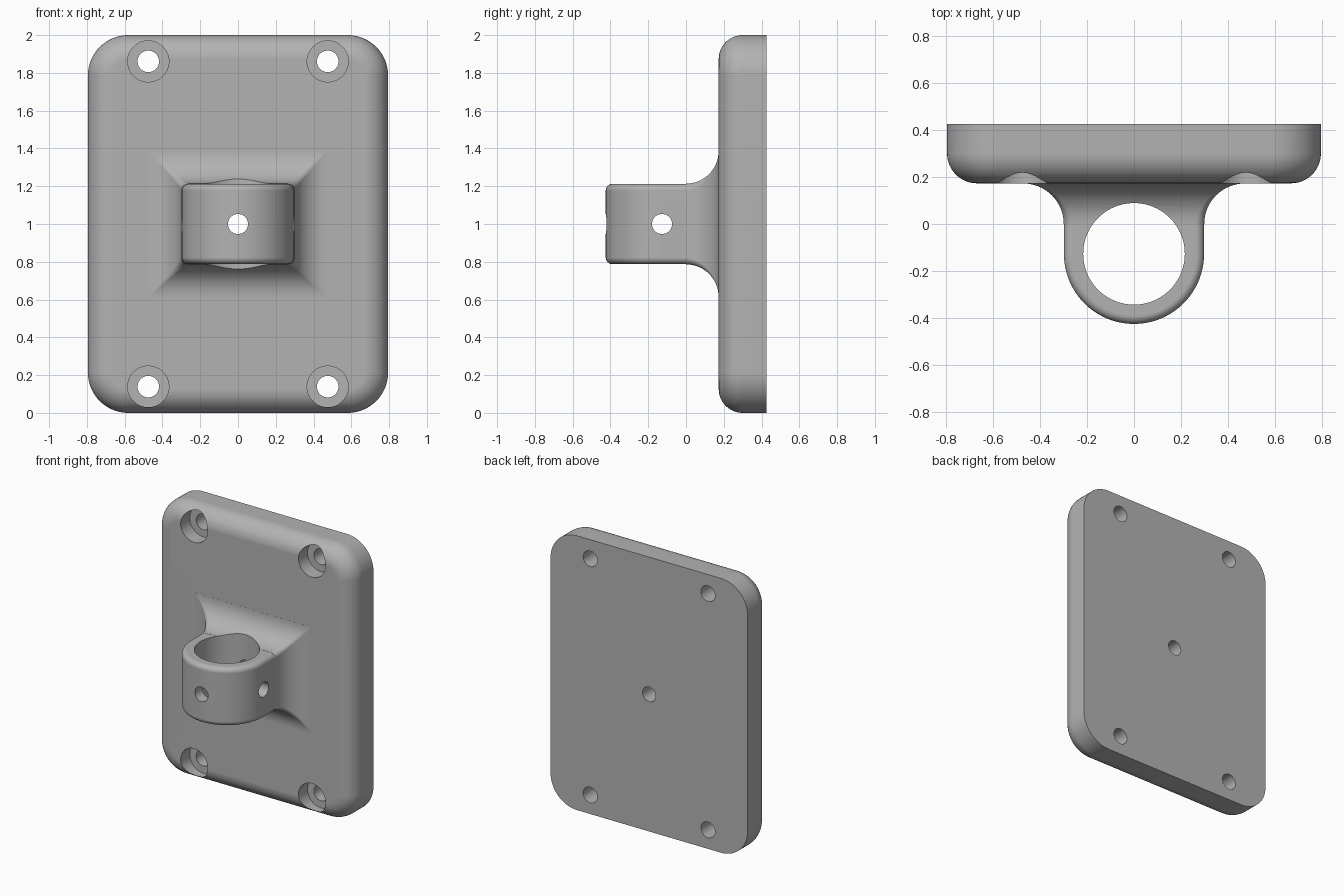
import bpy, bmesh
from math import sin, cos, pi, radians
from mathutils import Matrix, Vector

cube = bpy.data.objects.get("Cube")
if cube:
    bpy.data.objects.remove(cube, do_unlink=True)

PLATE_X, PLATE_FRONT, PLATE_BACK, EDGE = 0.795, 0.173, 0.425, 0.127
RING_Y, RING_R, RING_H, LIP = -0.127, 0.298, 0.2125, 0.035
FLARE = 0.1725

grey = bpy.data.materials.new("plain grey")
grey.use_nodes = True
colour = (0.45, 0.45, 0.45, 1)
grey.diffuse_color = colour
grey.node_tree.nodes["Principled BSDF"].inputs["Base Color"].default_value = colour


def add_object(name, bm):
    bmesh.ops.recalc_face_normals(bm, faces=bm.faces)
    mesh = bpy.data.meshes.new(name)
    bm.to_mesh(mesh)
    bm.free()
    mesh.materials.append(grey)
    ob = bpy.data.objects.new(name, mesh)
    bpy.context.collection.objects.link(ob)
    return ob


def loft(name, rings):
    """Skin a stack of matching closed rings and cap both ends."""
    bm = bmesh.new()
    loops = [[bm.verts.new(p) for p in ring] for ring in rings]
    n = len(loops[0])
    for a, b in zip(loops, loops[1:]):
        for i in range(n):
            j = (i + 1) % n
            bm.faces.new((a[i], a[j], b[j], b[i]))
    bm.faces.new(loops[0])
    bm.faces.new(loops[-1])
    return add_object(name, bm)


def rounded_rect(hx, hz, r, y, steps=16):
    pts = []
    for k, (sx, sz) in enumerate(((1, 1), (-1, 1), (-1, -1), (1, -1))):
        for i in range(steps + 1):
            a = (k + i / steps) * pi / 2
            pts.append((sx * (hx - r) + r * cos(a), y, 1 + sz * (hz - r) + r * sin(a)))
    return pts


def u_section(inset, z, steps=64):
    r = RING_R - inset
    arc = [pi + pi * i / steps for i in range(steps + 1)]
    pts = [(r * cos(a), RING_Y + r * sin(a), z) for a in arc]
    return [(-r, 0.1, z)] + pts + [(r, 0.1, z)]


def combine(target, tool, operation):
    mod = target.modifiers.new(operation.title(), 'BOOLEAN')
    mod.operation, mod.solver, mod.object = operation, 'EXACT', tool
    bpy.context.view_layer.objects.active = target
    bpy.ops.object.modifier_apply(modifier=mod.name)
    bpy.data.objects.remove(tool, do_unlink=True)


def drill(target, start, end, radius, sides=64):
    start, end = Vector(start), Vector(end)
    axis = end - start
    matrix = Matrix.Translation((start + end) / 2) @ axis.to_track_quat('Z', 'Y').to_matrix().to_4x4()
    bm = bmesh.new()
    bmesh.ops.create_cone(bm, cap_ends=True, segments=sides, radius1=radius,
                          radius2=radius, depth=axis.length, matrix=matrix)
    tool = add_object("drill", bm)
    tool.hide_render = True
    combine(target, tool, 'DIFFERENCE')


# Wall plate with a rounded front edge
rings = [rounded_rect(PLATE_X, 1, 0.215, PLATE_BACK)]
for i in range(13):
    t = i / 12 * pi / 2
    d = EDGE * (1 - cos(t))
    rings.append(rounded_rect(PLATE_X - d, 1 - d, 0.215 - d, PLATE_FRONT + EDGE * (1 - sin(t))))
bracket = loft("wall_bracket", rings)

# Flared neck that blends the ring into the plate
rings = []
for i in range(17):
    t = i / 16 * pi / 2
    d = FLARE * (1 - cos(t)) + 0.0008
    rings.append(rounded_rect(RING_R + d, RING_H + d, LIP * (1 - i / 16) + 0.002, FLARE * sin(t)))
rings.append([(x, 0.25, z) for x, y, z in rings[-1]])
neck = loft("neck", rings)

# Ring body with softened top and bottom edges
angles = [i / 8 * pi / 2 for i in range(9)]
lower = [(LIP * (1 - sin(t)), -RING_H + LIP * (1 - cos(t))) for t in angles]
profile = lower + [(d, -z) for d, z in reversed(lower)]
ring_body = loft("ring_body", [u_section(d, 1 + z) for d, z in profile])

combine(bracket, neck, 'UNION')
combine(bracket, ring_body, 'UNION')

# Pole hole and the cross-drilled pin holes
drill(bracket, (0, RING_Y, 0.4), (0, RING_Y, 1.6), 0.216, 96)
drill(bracket, (0, -0.6, 1), (0, 0.6, 1), 0.053)
drill(bracket, (-0.6, RING_Y, 1), (0.6, RING_Y, 1), 0.053)

# Counterbored screw holes at the four corners
for x in (-0.475, 0.475):
    for z in (1 - 0.861, 1 + 0.861):
        drill(bracket, (x, 0, z), (x, PLATE_FRONT + 0.105, z), 0.109)
        drill(bracket, (x, 0, z), (x, 0.6, z), 0.057)

# Smooth shading with crisp edges
bpy.ops.object.select_all(action='DESELECT')
bracket.select_set(True)
bpy.context.view_layer.objects.active = bracket
bpy.ops.object.shade_smooth_by_angle(angle=radians(30))
weighted = bracket.modifiers.new("Weighted Normals", 'WEIGHTED_NORMAL')
weighted.keep_sharp = True
